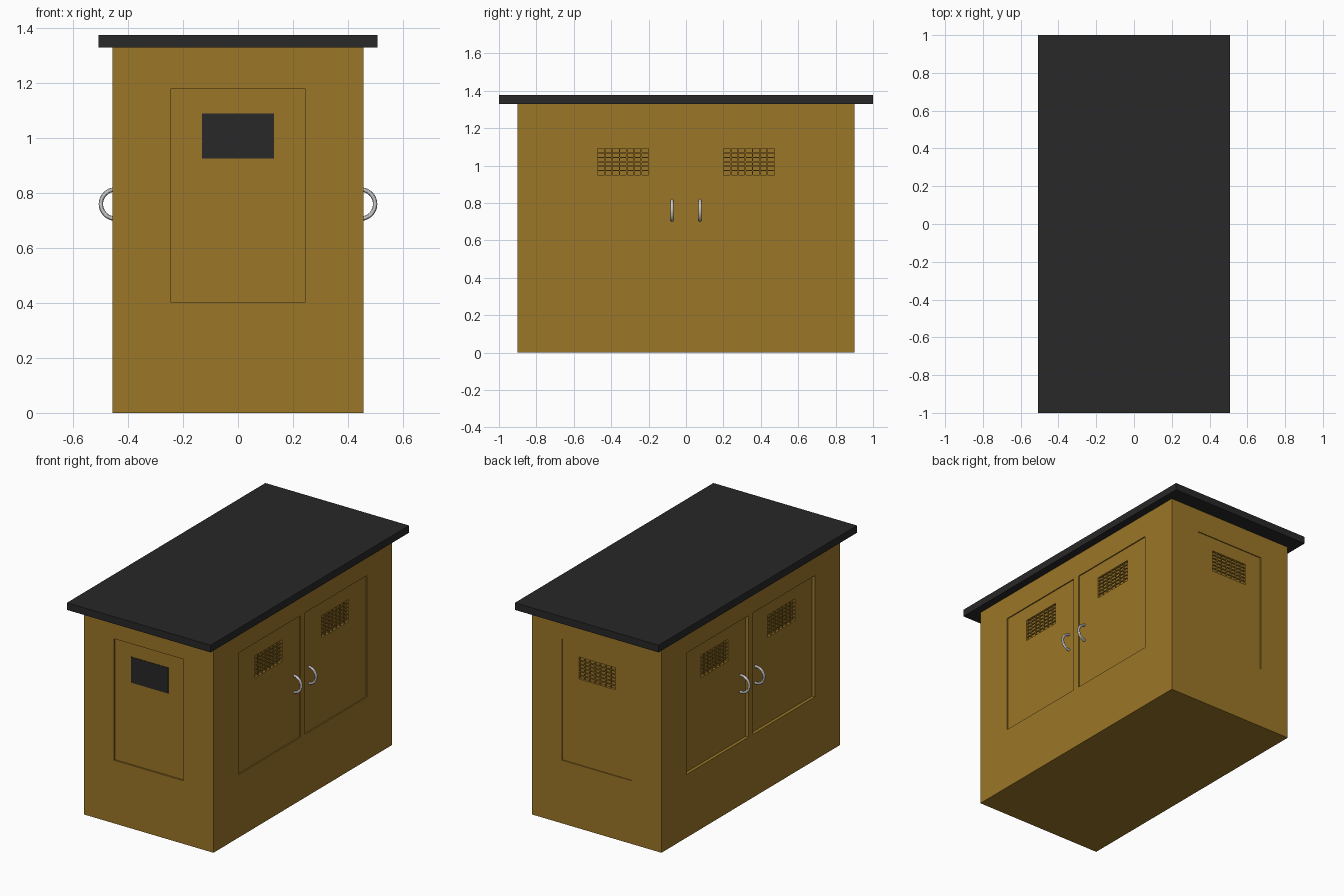
import bpy
from math import pi

if "Cube" in bpy.data.objects:
    bpy.data.objects.remove(bpy.data.objects["Cube"])

HX, HY, H = 0.457, 0.9, 1.33


def material(name, colour):
    m = bpy.data.materials.new(name)
    m.diffuse_color = (*colour, 1)
    m.use_nodes = True
    m.node_tree.nodes["Principled BSDF"].inputs["Base Color"].default_value = m.diffuse_color
    return m


ochre = material("ochre_paint", (0.33, 0.18, 0.02))
dark = material("dark_grey", (0.021, 0.021, 0.021))


def box(name, lo, hi, mat=None):
    mid = [(a + b) / 2 for a, b in zip(lo, hi)]
    bpy.ops.mesh.primitive_cube_add(size=1, location=mid)
    ob = bpy.context.object
    ob.name = name
    ob.scale = [abs(b - a) for a, b in zip(lo, hi)]
    bpy.ops.object.transform_apply(location=False, rotation=False, scale=True)
    if mat:
        ob.data.materials.append(mat)
    return ob


def wall_box(name, axis, sign, u, z, depth, mat=None):
    """Box on a wall: u = horizontal range, depth = range measured inward."""
    d = sorted(sign * ((HX if axis == 'x' else HY) - v) for v in depth)
    rows = (d, u, z) if axis == 'x' else (u, d, z)
    return box(name, [r[0] for r in rows], [r[1] for r in rows], mat)


# cabinet body and overhanging roof
body = box("cabinet_body", (-HX, -HY, 0), (HX, HY, H), ochre)
box("roof_slab", (-0.507, -1, H), (0.507, 1, 1.376), dark)


def carve(axis, sign, u, z, depth):
    cutter = wall_box("cutter", axis, sign, u, z, (-0.05, depth))
    cutter.hide_render = True
    mod = body.modifiers.new("recess", 'BOOLEAN')
    mod.operation, mod.solver, mod.object = 'DIFFERENCE', 'EXACT', cutter
    bpy.context.view_layer.objects.active = body
    bpy.ops.object.modifier_apply(modifier=mod.name)
    bpy.data.objects.remove(cutter)


def grille(name, axis, sign, u, z, depth):
    """Vent opening crossed by thin bars."""
    carve(axis, sign, u, z, depth + 0.015)
    t = 0.003
    for n, (a, b), upright in ((7, u, True), (6, z, False)):
        for i in range(1, n):
            c = a + (b - a) * i / n
            bar = (c - t, c + t)
            wall_box(name + "_bar", axis, sign, bar if upright else u,
                     z if upright else bar, (depth + 0.002, depth + 0.008), ochre)


PANEL_Z, VENT_Z = (0.403, 1.178), (0.95, 1.09)

# paired side doors with vents and ring handles
for sx, depth, side in ((1, 0.007, "right"), (-1, 0.02, "left")):
    for sy in (-1, 1):
        u = sorted((sy * 0.023, sy * 0.648))
        v = sorted((sy * 0.2, sy * 0.473))
        carve('x', sx, u, PANEL_Z, depth)
        grille(side + "_vent", 'x', sx, v, VENT_Z, depth)
        bpy.ops.mesh.primitive_torus_add(
            major_radius=0.053, minor_radius=0.008, major_segments=48,
            minor_segments=12, location=(sx * 0.446, sy * 0.075, 0.76),
            rotation=(pi / 2, 0, 0))
        bpy.context.object.name = side + "_door_handle"
        bpy.ops.object.shade_smooth_by_angle()

# back panel with vent
carve('y', 1, (-0.245, 0.245), PANEL_Z, 0.006)
grille("back_vent", 'y', 1, (-0.13, 0.13), VENT_Z, 0.006)

# front panel with dark window
carve('y', -1, (-0.245, 0.245), PANEL_Z, 0.01)
wall_box("front_window", 'y', -1, (-0.131, 0.131), (0.926, 1.09), (0.007, 0.02), dark)
